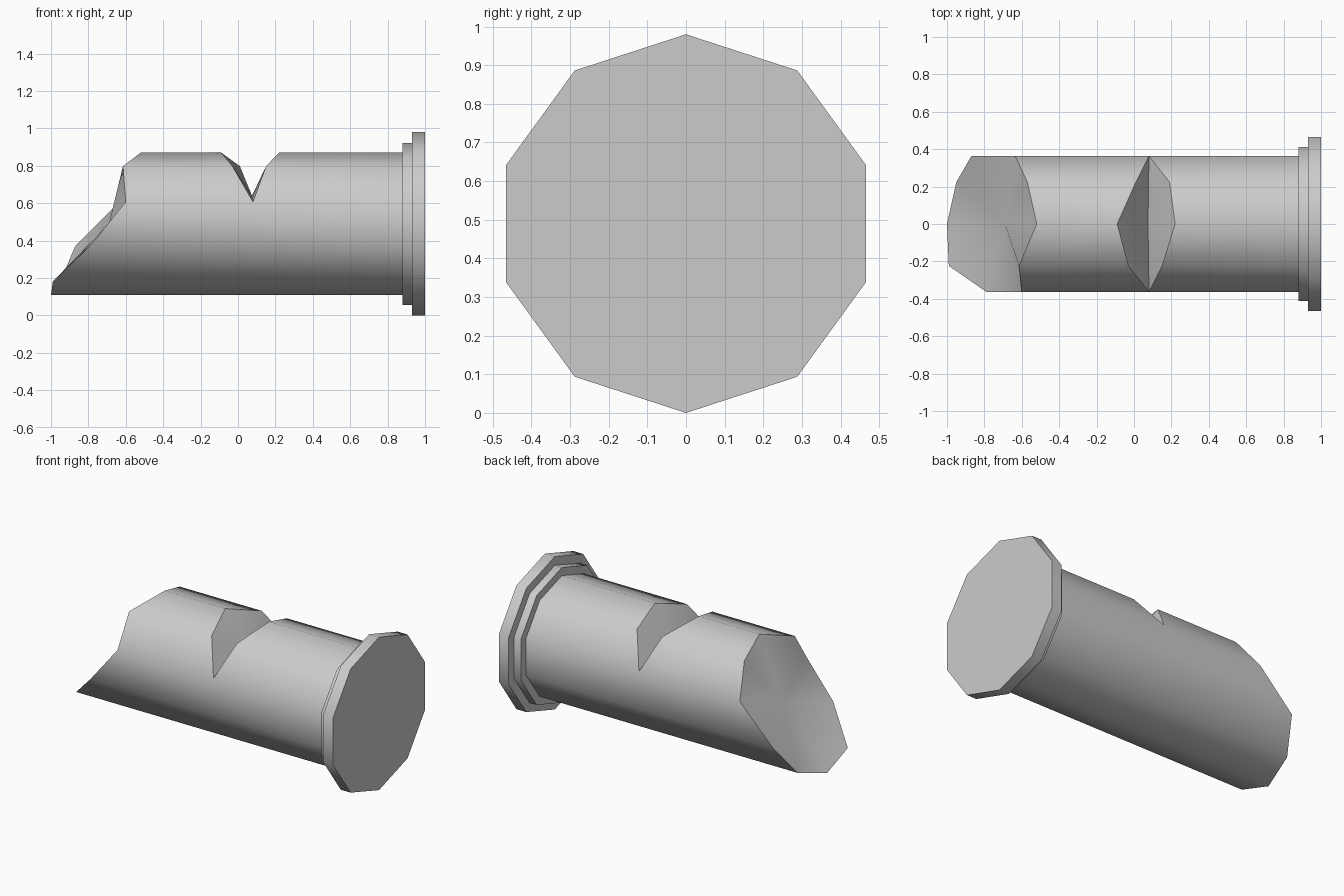
import bpy, bmesh, math

if "Cube" in bpy.data.objects:
    bpy.data.objects.remove(bpy.data.objects["Cube"])

N = 10          # sides, corner 0 points straight up
CZ = 0.49       # height of the axis
R = 0.381       # shaft radius


def corner(i, radius, x):
    a = math.radians(36 * i)
    return (x, radius * math.sin(a), CZ + radius * math.cos(a))


def finish(bm, name):
    bmesh.ops.recalc_face_normals(bm, faces=bm.faces[:])
    mesh = bpy.data.meshes.new(name)
    bm.to_mesh(mesh)
    bm.free()
    ob = bpy.data.objects.new(name, mesh)
    bpy.context.collection.objects.link(ob)
    bpy.ops.object.select_all(action='DESELECT')
    ob.select_set(True)
    bpy.context.view_layer.objects.active = ob
    bpy.ops.object.shade_smooth_by_angle(angle=math.radians(40))
    return ob


def bridge(bm, a, b):
    for i in range(N):
        j = (i + 1) % N
        bm.faces.new((a[i], a[j], b[j], b[i]))


# Shaft: slanted end on the left, V notch cut across the top
bm = bmesh.new()
tip_x = [-0.52, -0.57, -0.635, -0.87, -0.95, -1.0, -0.99, -0.79, -0.60, -0.615]
tip = [bm.verts.new(corner(i, R, x)) for i, x in enumerate(tip_x)]
end = [bm.verts.new(corner(i, R, 0.89)) for i in range(N)]

# Notch edges, from the front side (-2) over the top to the back side (2)
left_x = {-1: -0.03, 0: -0.09, 1: 0.01}
right_x = {-1: 0.15, 0: 0.22, 1: 0.19}
ends = {k: bm.verts.new(corner(k, R, 0.08)) for k in (-2, 2)}
left = {k: bm.verts.new(corner(k, R, x)) for k, x in left_x.items()} | ends
right = {k: bm.verts.new(corner(k, R, x)) for k, x in right_x.items()} | ends
valley = bm.verts.new((0.075, 0, 0.64))

for k in range(-2, 2):
    bm.faces.new((tip[k], tip[k + 1], left[k + 1], left[k]))
    bm.faces.new((right[k], right[k + 1], end[k + 1], end[k]))
    bm.faces.new((left[k], left[k + 1], valley))
    bm.faces.new((right[k + 1], right[k], valley))
for k in range(2, 8):
    loop = [tip[k], tip[k + 1], end[k + 1], end[k]]
    if k == 2:
        loop.append(ends[2])
    if k == 7:
        loop.insert(2, ends[-2])
    bm.faces.new(loop)

# Slightly dished end face with a thin rim
dish = (-0.69, 0, CZ)
rim = [bm.verts.new([c + (d - c) * 0.08 for c, d in zip(v.co, dish)]) for v in tip]
bridge(bm, tip, rim)
centre = bm.verts.new(dish)
for i in range(N):
    bm.faces.new((rim[i], rim[(i + 1) % N], centre))
finish(bm, "shaft")

# Stepped base: narrow collar and wide end plate
bm = bmesh.new()
profile = [(0.88, R - 0.01), (0.88, 0.433), (0.93, 0.433), (0.93, 0.49), (1.0, 0.49)]
rings = [[bm.verts.new(corner(i, r, x)) for i in range(N)] for x, r in profile]
for a, b in zip(rings, rings[1:]):
    bridge(bm, a, b)
bm.faces.new(rings[-1])
finish(bm, "stepped_base")
